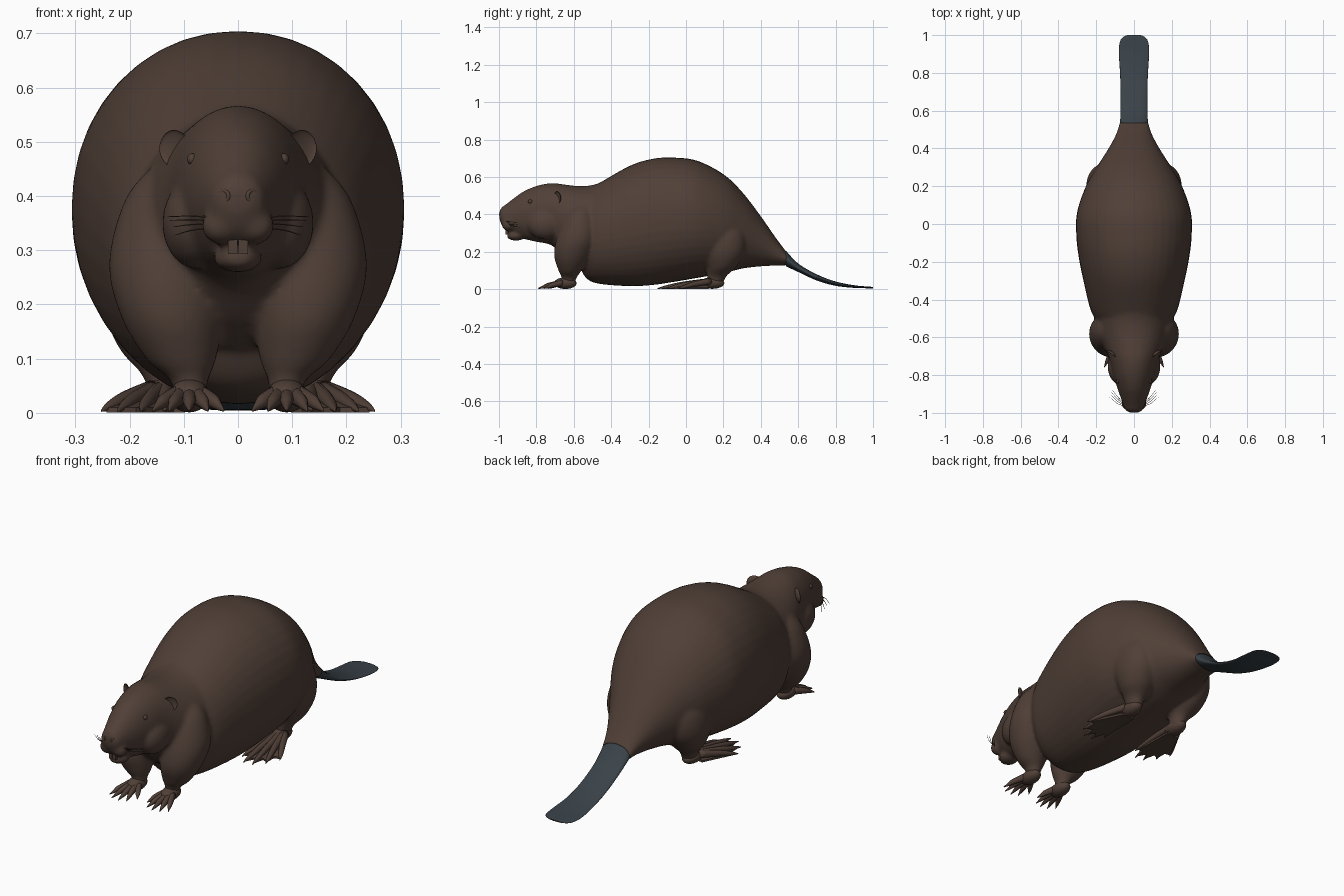
import bpy, bmesh, math
from mathutils import Vector, Matrix

if "Cube" in bpy.data.objects:
    bpy.data.objects.remove(bpy.data.objects["Cube"])


def material(name, rgb):
    m = bpy.data.materials.new(name)
    m.diffuse_color = (*rgb, 1)
    m.use_nodes = True
    m.node_tree.nodes["Principled BSDF"].inputs["Base Color"].default_value = m.diffuse_color
    return m


FUR = material("dark brown fur", (0.080, 0.050, 0.038))
SLATE = material("slate tail skin", (0.042, 0.055, 0.066))


def spline(rows, steps):
    """Catmull-Rom through rows of equal-length tuples."""
    rows = [Vector(r) for r in rows]
    out = []
    for i in range(len(rows) - 1):
        p0, p1 = rows[max(i - 1, 0)], rows[i]
        p2, p3 = rows[i + 1], rows[min(i + 2, len(rows) - 1)]
        for k in range(steps):
            t = k / steps
            out.append(0.5 * (2 * p1 + (p2 - p0) * t + (2 * p0 - 5 * p1 + 4 * p2 - p3) * t * t
                              + (3 * p1 - p0 - 3 * p2 + p3) * t ** 3))
    return out + [rows[-1]]


def loft(bm, secs, frame=None, steps=5, n=40, power=2.0):
    """Skin closed rings; each section is (x, y, z, half width, half height)."""
    if frame:
        u, v = Vector(frame[0]), Vector(frame[1])
    else:
        d = (Vector(secs[-1][:3]) - Vector(secs[0][:3])).normalized()
        u = d.cross(Vector((0, 0, 1))).normalized()
        v = u.cross(d)
    rings = []
    for s in spline(secs, steps):
        c, a, b = Vector(s[:3]), max(s[3], 0.0005), max(s[4], 0.0005)
        ring = []
        for k in range(n):
            t = 2 * math.pi * k / n
            x, y = math.cos(t), math.sin(t)
            x = math.copysign(abs(x) ** (2 / power), x)
            y = math.copysign(abs(y) ** (2 / power), y)
            ring.append(bm.verts.new(c + u * a * x + v * b * y))
        rings.append(ring)
    for r, q in zip(rings, rings[1:]):
        for k in range(n):
            bm.faces.new((r[k], r[(k + 1) % n], q[(k + 1) % n], q[k]))
    bm.faces.new(rings[0])
    bm.faces.new(rings[-1])


def along_y(rows):
    """(y, top, bottom, half width) to loft sections."""
    return [(0, y, (t + b) / 2, w, (t - b) / 2) for y, t, b, w in rows]


def ball(bm, c, r, rot=0):
    m = Matrix.Translation(c) @ Matrix.Rotation(rot, 4, 'Z') @ Matrix.Diagonal((*r, 1))
    return bmesh.ops.create_uvsphere(bm, u_segments=24, v_segments=16, radius=1, matrix=m)["verts"]


def finish(bm, name, mat=FUR, mirror=False, smooth=True):
    bmesh.ops.recalc_face_normals(bm, faces=bm.faces[:])
    for f in bm.faces:
        f.smooth = smooth
    me = bpy.data.meshes.new(name)
    bm.to_mesh(me)
    bm.free()
    me.materials.append(mat)
    ob = bpy.data.objects.new(name, me)
    bpy.context.collection.objects.link(ob)
    if mirror:
        mod = ob.modifiers.new("mirror", 'MIRROR')
        mod.use_mirror_merge = False
    return ob


XZ = ((1, 0, 0), (0, 0, 1))
XY = ((1, 0, 0), (0, 1, 0))

# Body: torso, head and legs fused into one skin
bm = bmesh.new()
loft(bm, along_y([
    (-.57, .46, .12, .12), (-.53, .53, .055, .18), (-.46, .57, .028, .228), (-.3, .66, .016, .268),
    (-.18, .697, .022, .292), (-.07, .704, .038, .305), (.06, .687, .06, .302), (.2, .615, .085, .255),
    (.3, .52, .11, .198), (.4, .39, .122, .135), (.48, .275, .126, .093), (.555, .175, .128, .072)]),
    XZ, power=2.1)
loft(bm, along_y([
    (-.998, .415, .375, .025), (-.985, .438, .342, .045), (-.96, .456, .315, .056),
    (-.92, .487, .295, .07), (-.87, .522, .27, .088), (-.8, .552, .253, .109),
    (-.72, .567, .235, .128), (-.65, .56, .17, .158), (-.58, .552, .12, .185),
    (-.5, .557, .09, .2), (-.4, .59, .08, .2)]), XZ)
for s in (1, -1):
    # Shoulder and foreleg
    loft(bm, [(s * .11, -.55, .47, .03, .04), (s * .125, -.565, .40, .08, .08),
              (s * .13, -.58, .28, .108, .11), (s * .122, -.605, .18, .095, .1),
              (s * .105, -.62, .10, .065, .062), (s * .09, -.625, .06, .035, .04),
              (s * .088, -.635, .025, .03, .04)], XY)
    # Thigh and hind leg
    loft(bm, [(s * .14, .19, .40, .06, .08), (s * .155, .2, .3, .09, .115),
              (s * .155, .2, .2, .095, .115), (s * .145, .19, .12, .075, .08),
              (s * .135, .165, .07, .042, .052), (s * .13, .155, .025, .032, .042)], XY)
    # Cheek and upper lip
    ball(bm, (s * .075, -.75, .35), (.065, .1, .085))
    ball(bm, (s * .032, -.95, .345), (.036, .036, .034))
ball(bm, (0, -.91, .285), (.045, .05, .026))
body = finish(bm, "body")
rem = body.modifiers.new("fuse", 'REMESH')
rem.mode = 'VOXEL'
rem.voxel_size = 0.0085
rem.use_smooth_shade = True
smo = body.modifiers.new("soften", 'SMOOTH')
smo.factor = 0.5
smo.iterations = 8

# Flat paddle tail
bm = bmesh.new()
loft(bm, along_y([
    (.535, .205, .122, .074), (.6, .137, .092, .071), (.7, .079, .046, .071), (.8, .041, .018, .074),
    (.9, .021, .007, .08), (.96, .015, .005, .076), (.988, .013, .004, .06), (1.0, .011, .005, .035)]), XZ)
finish(bm, "tail", SLATE)

# Front feet: palm with five clawed toes
bm = bmesh.new()
ball(bm, (.09, -.645, .032), (.037, .06, .031))
for x, y in ((.026, -.735), (.055, -.778), (.09, -.79), (.128, -.785), (.158, -.76)):
    bx = .09 + (x - .09) * .3
    loft(bm, [(bx, -.66, .034, .015, .018), (bx + (x - bx) * .55, -.66 + (y + .66) * .55, .022, .012, .013),
              (bx + (x - bx) * .75, -.66 + (y + .66) * .75, .014, .008, .009), (x, y, .004, .001, .002)],
         steps=3, n=12)
finish(bm, "front_feet", mirror=True)

# Hind feet: heel and five long toes
TIPS = ((.095, -.105), (.135, -.152), (.18, -.148), (.222, -.105), (.252, -.04))
bm = bmesh.new()
ball(bm, (.135, .14, .033), (.038, .065, .031))
for x, y in TIPS:
    bx = .135 + (x - .15) * .25
    loft(bm, [(bx, .13, .042, .018, .018), (bx + (x - bx) * .5, .13 + (y - .13) * .5, .027, .014, .014),
              (bx + (x - bx) * .82, .13 + (y - .13) * .82, .013, .010, .009), (x, y, .004, .001, .002)],
         steps=3, n=12)
finish(bm, "hind_feet", mirror=True)

# Webbing between the hind toes
bm = bmesh.new()
root = Vector((.135, .12))
rim = [Vector((.103, .12))]
for i, p in enumerate(TIPS):
    rim.append(root.lerp(Vector(p), .92))
    if i < 4:
        rim.append(root.lerp((Vector(p) + Vector(TIPS[i + 1])) / 2, .80))
rim.append(Vector((.17, .12)))
top = [bm.verts.new((p.x, p.y, .010)) for p in rim]
low = [bm.verts.new((p.x, p.y, .001)) for p in rim]
apex, base = bm.verts.new((.135, .12, .042)), bm.verts.new((.135, .12, .004))
for i in range(len(rim) - 1):
    bm.faces.new((apex, top[i], top[i + 1]))
    bm.faces.new((base, low[i + 1], low[i]))
    bm.faces.new((top[i], low[i], low[i + 1], top[i + 1]))
bm.faces.new((apex, base, low[0], top[0]))
bm.faces.new((apex, top[-1], low[-1], base))
finish(bm, "hind_webbing", mirror=True, smooth=False)

# Cupped ears
bm = bmesh.new()
c, turn = Vector((.118, -.69, .488)), math.radians(35)
face = Vector((math.sin(turn), -math.cos(turn), 0))
for v in ball(bm, c, (.033, .014, .034), turn):
    d = v.co - c
    depth = d.dot(face)
    if depth > 0:
        v.co -= face * depth * 1.6
finish(bm, "ears", mirror=True)

# Eyes
bm = bmesh.new()
ball(bm, (.084, -.832, .468), (.010, .012, .011))
finish(bm, "eyes", mirror=True)

# Nose pad and nostril rims
bm = bmesh.new()
ball(bm, (0, -.978, .402), (.038, .02, .024))
finish(bm, "nose")
bm = bmesh.new()
hub, side, up = Vector((.026, -.99, .40)), Vector((.85, .53, 0)), Vector((0, 0, 1))
out = Vector((.53, -.85, 0))
grid = []
for i in range(16):
    a = math.tau * i / 16
    r = side * math.cos(a) + up * math.sin(a)
    grid.append([bm.verts.new(hub + r * (.010 + .004 * math.cos(math.tau * j / 8))
                              + out * .004 * math.sin(math.tau * j / 8)) for j in range(8)])
for i in range(16):
    for j in range(8):
        k, m = (i + 1) % 16, (j + 1) % 8
        bm.faces.new((grid[i][j], grid[k][j], grid[k][m], grid[i][m]))
finish(bm, "nostrils", mirror=True)

# Front teeth
bm = bmesh.new()
bmesh.ops.create_cube(bm, size=1, matrix=Matrix.Translation((.0095, -.958, .308)) @ Matrix.Diagonal((.017, .014, .03, 1)))
finish(bm, "teeth", mirror=True, smooth=False)

# Whiskers
bm = bmesh.new()
for i, z in enumerate((.362, .355, .343, .328)):
    z0 = .36 - .006 * i
    y = -.925 + .012 * i
    loft(bm, [(.04, -.965, z0, .0014, .0014), (.085, y - .027, (z0 + z) / 2 + .002, .0012, .0012),
              (.13 - .005 * i, y + .01, z, .0006, .0006)], steps=4, n=5)
finish(bm, "whiskers", mirror=True)
